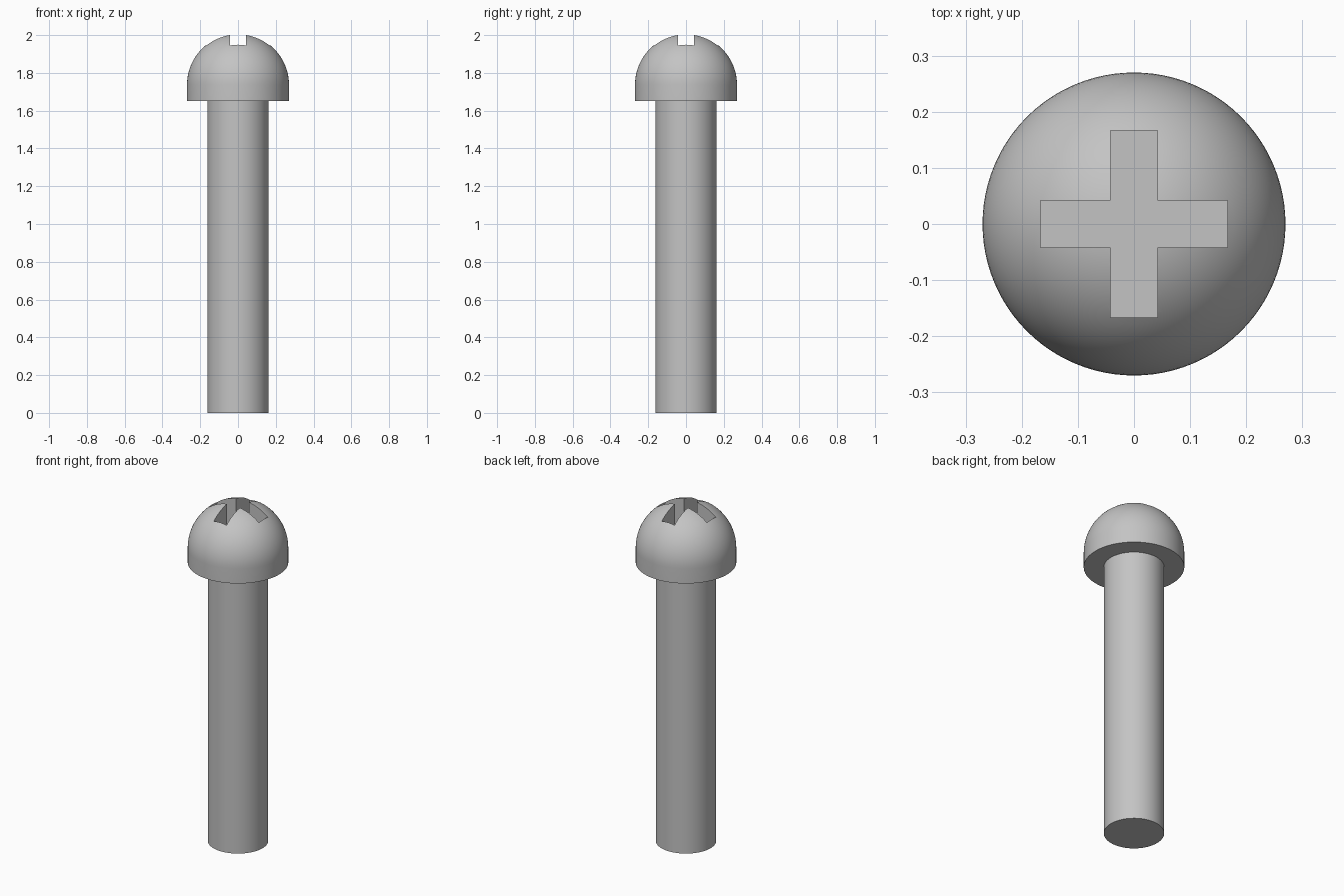
import bpy, bmesh
from math import sin, cos, pi, radians

if "Cube" in bpy.data.objects:
    bpy.data.objects.remove(bpy.data.objects["Cube"], do_unlink=True)

SEGMENTS = 96
HEAD_R, SHAFT_R = 0.27, 0.162
HEAD_BASE, DOME_BASE = 1.65, 1.737
SLOT_HALF_WIDTH, SLOT_HALF_LENGTH, SLOT_FLOOR = 0.042, 0.167, 1.8

steel = bpy.data.materials.new("steel grey")
steel.use_nodes = True
colour = (0.55, 0.55, 0.55, 1)
steel.diffuse_color = colour
steel.node_tree.nodes["Principled BSDF"].inputs["Base Color"].default_value = colour


def make_object(name, bm):
    bmesh.ops.recalc_face_normals(bm, faces=bm.faces)
    mesh = bpy.data.meshes.new(name)
    bm.to_mesh(mesh)
    bm.free()
    mesh.materials.append(steel)
    obj = bpy.data.objects.new(name, mesh)
    bpy.context.collection.objects.link(obj)
    return obj


def lathe(name, profile):
    """Revolve (radius, height) points around z; flat ends are capped."""
    bm = bmesh.new()
    rings = []
    for r, z in profile:
        if r < 1e-5:
            rings.append([bm.verts.new((0, 0, z))])
        else:
            angles = [2 * pi * i / SEGMENTS for i in range(SEGMENTS)]
            rings.append([bm.verts.new((r * cos(a), r * sin(a), z)) for a in angles])
    for low, high in zip(rings, rings[1:]):
        for i in range(SEGMENTS):
            j = (i + 1) % SEGMENTS
            if len(high) == 1:
                bm.faces.new((low[i], low[j], high[0]))
            else:
                bm.faces.new((low[i], low[j], high[j], high[i]))
    for ring in (rings[0], rings[-1]):
        if len(ring) > 1:
            bm.faces.new(ring)
    return make_object(name, bm)


def smooth(obj):
    bpy.ops.object.select_all(action="DESELECT")
    obj.select_set(True)
    bpy.context.view_layer.objects.active = obj
    bpy.ops.object.shade_smooth_by_angle(angle=radians(30))


# Straight shaft, ending just inside the head
shaft = lathe("shaft", [(SHAFT_R, 0), (SHAFT_R, HEAD_BASE + 0.01)])
smooth(shaft)

# Domed head with a short straight rim
STEPS = 24
dome = [(HEAD_R * cos(pi / 2 * i / STEPS), DOME_BASE + HEAD_R * sin(pi / 2 * i / STEPS))
        for i in range(STEPS + 1)]
head = lathe("head", [(HEAD_R, HEAD_BASE)] + dome)

# Cross-shaped cutter: one arm's three corners turned through four quarters
bm = bmesh.new()
w, l = SLOT_HALF_WIDTH, SLOT_HALF_LENGTH
outline = []
for c, s in ((1, 0), (0, 1), (-1, 0), (0, -1)):
    for x, y in ((w, -w), (l, -w), (l, w)):
        outline.append(bm.verts.new((x * c - y * s, x * s + y * c, SLOT_FLOOR)))
base = bm.faces.new(outline)
top = bmesh.ops.extrude_face_region(bm, geom=[base])["geom"]
bmesh.ops.translate(bm, vec=(0, 0, 0.4),
                    verts=[v for v in top if isinstance(v, bmesh.types.BMVert)])
cutter = make_object("slot_cutter", bm)
cutter.hide_render = True

# Cut the cross slot into the head
cut = head.modifiers.new("cross slot", "BOOLEAN")
cut.operation = "DIFFERENCE"
cut.solver = "EXACT"
cut.object = cutter
bpy.context.view_layer.objects.active = head
bpy.ops.object.modifier_apply(modifier=cut.name)
bpy.data.objects.remove(cutter, do_unlink=True)
smooth(head)
